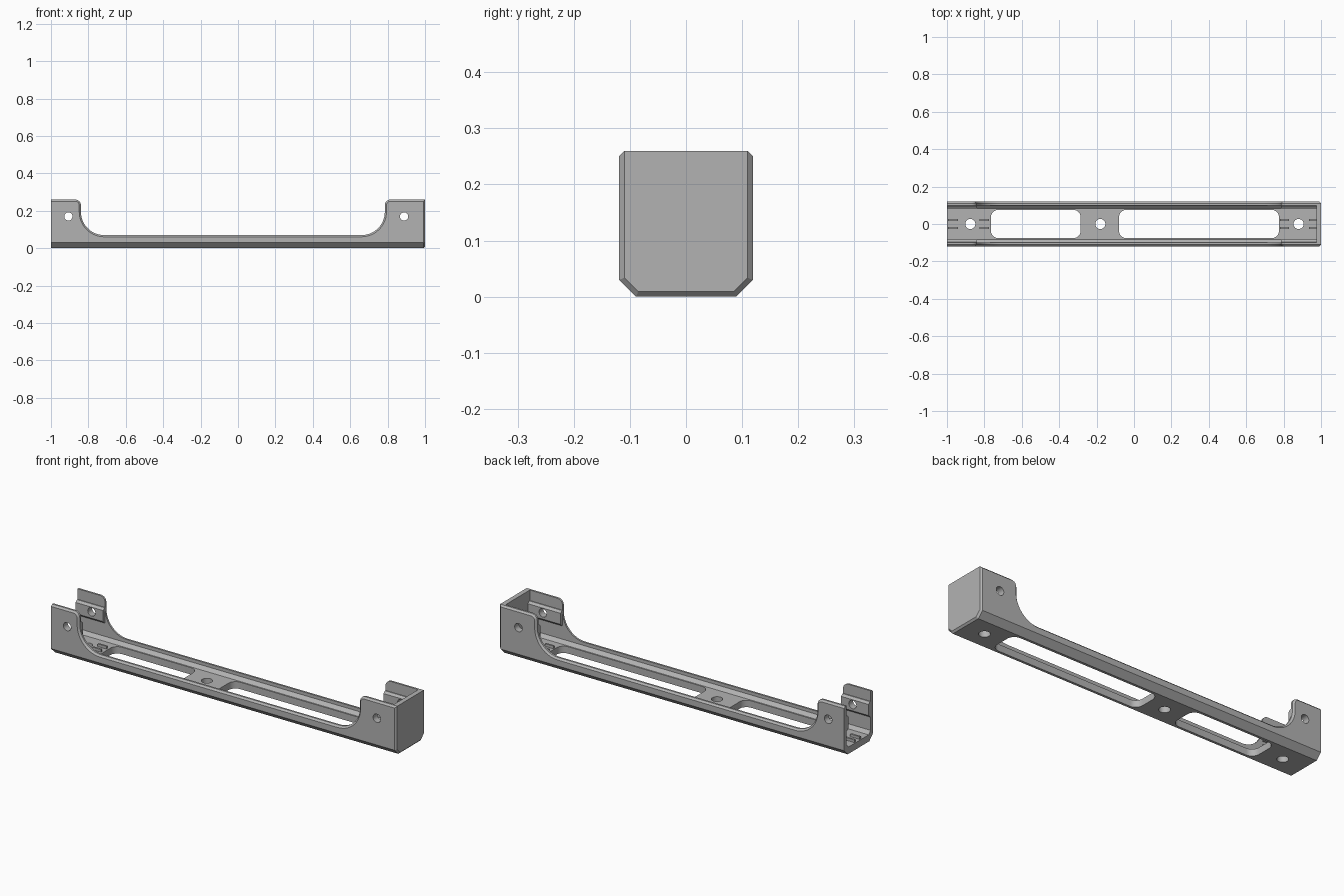
import bpy, bmesh, math
from mathutils import Vector

cube = bpy.data.objects.get("Cube")
if cube:
    bpy.data.objects.remove(cube, do_unlink=True)

W, H = 0.119, 0.26          # half width, full height
RAIL, FLOOR, WALL = 0.07, 0.036, 0.1

grey = bpy.data.materials.new("mid grey")
grey.use_nodes = True
colour = (0.45, 0.45, 0.45, 1)
grey.diffuse_color = colour
grey.node_tree.nodes["Principled BSDF"].inputs["Base Color"].default_value = colour


def finish(bm, name):
    bmesh.ops.recalc_face_normals(bm, faces=bm.faces[:])
    mesh = bpy.data.meshes.new(name)
    bm.to_mesh(mesh)
    bm.free()
    mesh.materials.append(grey)
    ob = bpy.data.objects.new(name, mesh)
    bpy.context.collection.objects.link(ob)
    return ob


def extrude(points, offset):
    """Prism from a closed outline, swept along offset."""
    bm = bmesh.new()
    face = bm.faces.new([bm.verts.new(p) for p in points])
    out = bmesh.ops.extrude_face_region(bm, geom=[face])
    verts = [g for g in out["geom"] if isinstance(g, bmesh.types.BMVert)]
    bmesh.ops.translate(bm, verts=verts, vec=offset)
    bmesh.ops.recalc_face_normals(bm, faces=bm.faces[:])
    return bm


def arc(cx, cz, r, a, b, n):
    steps = [math.radians(a + (b - a) * i / n) for i in range(n + 1)]
    return [(cx + r * math.cos(t), cz + r * math.sin(t)) for t in steps]


def box(x0, x1, y0, y1, z0, z1, name, corner=0):
    pts = [(x0, y0, z0), (x1, y0, z0), (x1, y1, z0), (x0, y1, z0)]
    bm = extrude(pts, (0, 0, z1 - z0))
    if corner:
        upright = [e for e in bm.edges
                   if abs(e.verts[0].co.z - e.verts[1].co.z) > 0.01]
        bmesh.ops.bevel(bm, geom=upright, offset=corner, segments=8,
                        profile=0.5, affect='EDGES')
    return finish(bm, name)


def drill(x, z, r, axis, name):
    ring = arc(0, 0, r, 0, 360 * 31 / 32, 31)
    if axis == 'Z':
        return finish(extrude([(x + a, b, -0.1) for a, b in ring], (0, 0, 0.3)), name)
    return finish(extrude([(x + a, -0.3, z + b) for a, b in ring], (0, 0.6, 0)), name)


def combine(target, tool, op):
    mod = target.modifiers.new("combine", 'BOOLEAN')
    mod.operation, mod.solver, mod.object = op, 'EXACT', tool
    bpy.context.view_layer.objects.active = target
    bpy.ops.object.modifier_apply(modifier=mod.name)
    bpy.data.objects.remove(tool, do_unlink=True)


# Side outline: two raised ears joined by a low rail
LEFT, RIGHT, R, r = -0.84, 0.785, 0.125, 0.03
outline = [(-1, 0), (1, 0), (1, H)]
outline += arc(RIGHT + r, H - r, r, 90, 180, 6)
outline += arc(RIGHT - R, RAIL + R, R, 0, -90, 14)
outline += arc(LEFT + R, RAIL + R, R, -90, -180, 14)
outline += arc(LEFT - r, H - r, r, 0, 90, 6)
outline.append((-1, H))
bm = extrude([(x, -W, z) for x, z in outline], (0, 2 * W, 0))

# Wide chamfers under both long sides
for s in (-1, 1):
    cut = bmesh.ops.bisect_plane(bm, geom=bm.verts[:] + bm.edges[:] + bm.faces[:],
                                 plane_co=(0, s * W, 0.03), plane_no=(0, s, -1),
                                 clear_outer=True)
    rim = [g for g in cut["geom_cut"] if isinstance(g, bmesh.types.BMEdge)]
    bmesh.ops.holes_fill(bm, edges=rim, sides=0)
bmesh.ops.recalc_face_normals(bm, faces=bm.faces[:])
bm.normal_update()


# Fine chamfers along the rim and around the closed end
def fine_edge(e):
    if len(e.link_faces) != 2:
        return False
    a, b = (f.normal for f in e.link_faces)
    mid = (e.verts[0].co + e.verts[1].co) / 2
    side = max(abs(a.y), abs(b.y)) > 0.99 and min(abs(a.y), abs(b.y)) < 0.01
    end = max(a.x, b.x) > 0.99 and mid.x > 0.999 and mid.z < H - 0.001
    return end or (side and mid.x > -0.999)


bmesh.ops.bevel(bm, geom=[e for e in bm.edges if fine_edge(e)], offset=0.009,
                segments=1, profile=0.5, affect='EDGES', clamp_overlap=True)
body = finish(bm, "bracket_body")

# Channel, open at one end
section = [(0.083, FLOOR), (WALL, FLOOR + 0.017), (WALL, 0.4)]
section += [(-y, z) for y, z in reversed(section)]
channel = finish(extrude([(-1.1, y, z) for y, z in section], (2.075, 0, 0)), "channel_cutter")
combine(body, channel, 'DIFFERENCE')

# Stepped ridges inside the ears
for x0, x1 in ((-1, LEFT), (RIGHT, 0.98)):
    for s in (-1, 1):
        ridge = [(W - 0.012, 0.125), (0.095, 0.125), (0.083, 0.137),
                 (0.083, 0.195), (0.095, 0.205), (W - 0.012, 0.205)]
        tool = finish(extrude([(x0, s * y, z) for y, z in ridge], (x1 - x0, 0, 0)), "ridge")
        combine(body, tool, 'UNION')

# Locating ribs on the floor beside the end holes
for x0, x1 in ((-0.995, -0.94), (-0.825, -0.775), (0.78, 0.83), (0.935, 0.98)):
    for y in (-0.022, 0.022):
        combine(body, box(x0, x1, y - 0.005, y + 0.005, FLOOR - 0.01, FLOOR + 0.014,
                          "rib"), 'UNION')

# Long floor windows
for x0, x1 in ((-0.765, -0.285), (-0.08, 0.775)):
    combine(body, box(x0, x1, -0.076, 0.076, -0.1, 0.1, "window_cutter", 0.04),
            'DIFFERENCE')

# Screw holes through the floor and the ears
for x in (-0.875, -0.18, 0.88):
    combine(body, drill(x, 0, 0.027, 'Z', "floor_hole_cutter"), 'DIFFERENCE')
for x in (-0.907, 0.888):
    combine(body, drill(x, 0.17, 0.022, 'Y', "ear_hole_cutter"), 'DIFFERENCE')

bpy.ops.object.select_all(action='DESELECT')
body.select_set(True)
bpy.context.view_layer.objects.active = body
bpy.ops.object.shade_smooth_by_angle(angle=math.radians(25))
